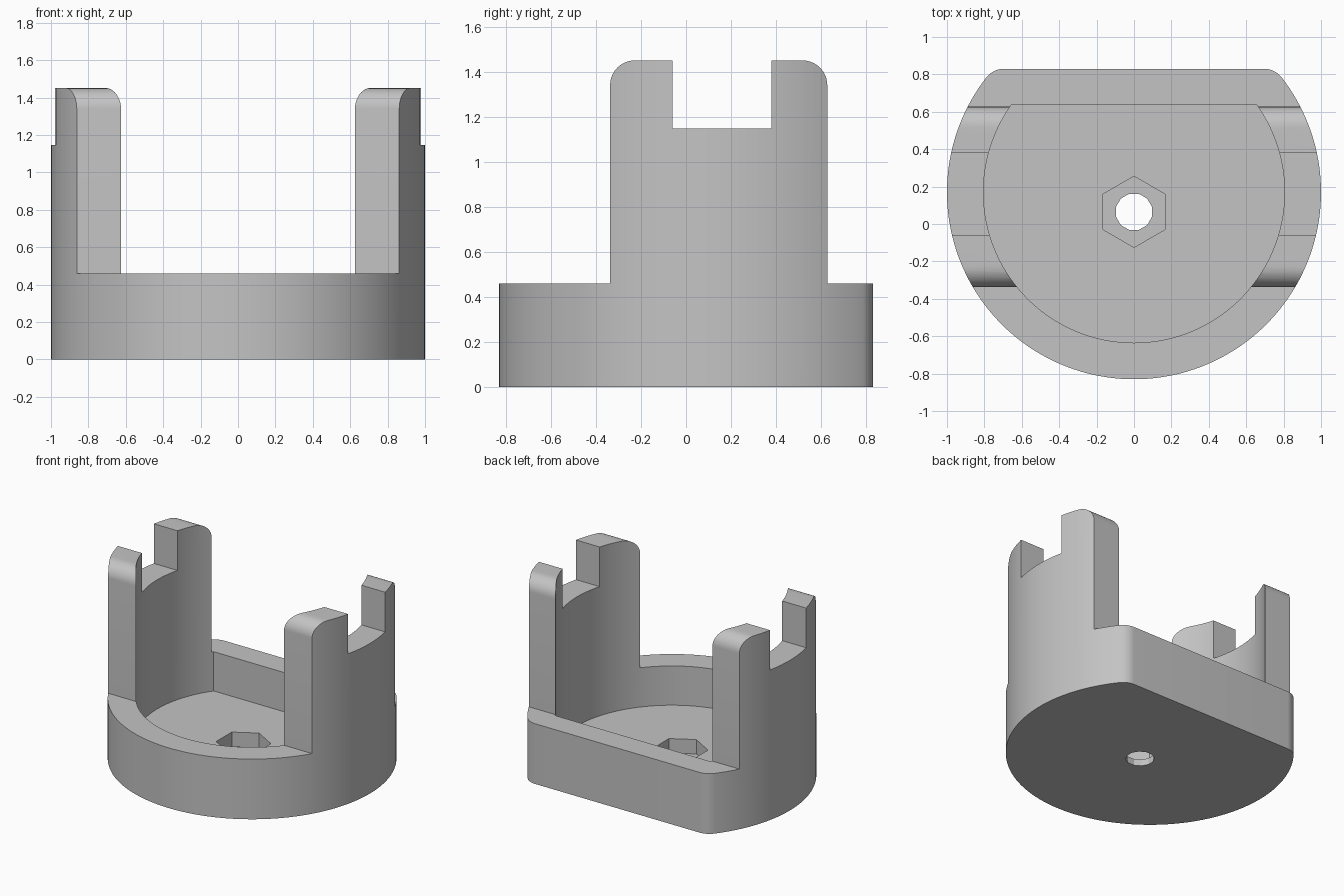
import bpy
import bmesh
from math import sin, cos, pi, sqrt, atan2, asin
from mathutils import Vector

cube = bpy.data.objects.get("Cube")
if cube:
    bpy.data.objects.remove(cube, do_unlink=True)

CENTRE_Y = 0.17                 # axis of the round wall
FLAT_Y = 0.83                   # flat back
RIM_Z, ARM_Z, NOTCH_Z = 0.46, 1.45, 1.147
FLOOR_Z, HEX_Z = 0.16, 0.05
BOLT_Y = 0.065

grey = bpy.data.materials.new("warm_free_grey")
grey.name = "plain_grey"
grey.use_nodes = True
colour = (0.55, 0.55, 0.55, 1)
grey.diffuse_color = colour
grey.node_tree.nodes["Principled BSDF"].inputs["Base Color"].default_value = colour


def arc(cx, cy, r, start, end, steps):
    """Points along an arc, both ends included."""
    return [(cx + r * cos(start + (end - start) * i / steps),
             cy + r * sin(start + (end - start) * i / steps)) for i in range(steps + 1)]


def prism(name, outline, to_3d, offset):
    """Extrude a flat outline, placed in space by to_3d, along offset."""
    bm = bmesh.new()
    face = bm.faces.new([bm.verts.new(to_3d(u, v)) for u, v in outline])
    grown = bmesh.ops.extrude_face_region(bm, geom=[face])["geom"]
    moved = [g for g in grown if isinstance(g, bmesh.types.BMVert)]
    bmesh.ops.translate(bm, verts=moved, vec=Vector(offset))
    bmesh.ops.recalc_face_normals(bm, faces=bm.faces)
    mesh = bpy.data.meshes.new(name)
    bm.to_mesh(mesh)
    bm.free()
    mesh.materials.append(grey)
    obj = bpy.data.objects.new(name, mesh)
    bpy.context.collection.objects.link(obj)
    return obj


def upright(name, outline, z0, z1):
    return prism(name, outline, lambda x, y: (x, y, z0), (0, 0, z1 - z0))


def combine(target, cutter, operation):
    """Apply a boolean and discard the cutter."""
    cutter.hide_render = True
    mod = target.modifiers.new(cutter.name, "BOOLEAN")
    mod.operation, mod.solver, mod.object = operation, "EXACT", cutter
    bpy.ops.object.select_all(action="DESELECT")
    bpy.context.view_layer.objects.active = target
    target.select_set(True)
    bpy.ops.object.modifier_apply(modifier=mod.name)
    bpy.data.objects.remove(cutter, do_unlink=True)


# Outer wall: a circle cut flat at the back, with rounded corners
fillet = 0.12
fy = FLAT_Y - CENTRE_Y - fillet
fx = sqrt((1 - fillet) ** 2 - fy ** 2)
turn = atan2(fy, fx)
outer = arc(0, CENTRE_Y, 1, pi - turn, 2 * pi + turn, 120)
outer += arc(fx, CENTRE_Y + fy, fillet, turn, pi / 2, 8)[1:]
outer += arc(-fx, CENTRE_Y + fy, fillet, pi / 2, pi - turn, 8)[:-1]
holder = upright("holder_body", outer, 0, ARM_Z)

# Side silhouette: low rim, two tall arms with rounded shoulders and a notch
front, back, r = -0.337, 0.627, 0.11
side = [(-1, -0.1), (1, -0.1), (1, RIM_Z), (back, RIM_Z)]
side += arc(back - r, ARM_Z - r, r, 0, pi / 2, 10)
side += [(back - r, ARM_Z + 0.1), (0.38, ARM_Z + 0.1), (0.38, NOTCH_Z),
         (-0.06, NOTCH_Z), (-0.06, ARM_Z + 0.1), (front + r, ARM_Z + 0.1)]
side += arc(front + r, ARM_Z - r, r, pi / 2, pi, 10) + [(front, RIM_Z), (-1, RIM_Z)]
combine(holder, prism("side_shape", side, lambda y, z: (-1.2, y, z), (2.4, 0, 0)), "INTERSECT")

# Round pocket with a flat back wall
pocket_r = 0.805
turn = asin((0.64 - CENTRE_Y) / pocket_r)
pocket = arc(0, CENTRE_Y, pocket_r, pi - turn, 2 * pi + turn, 100)
combine(holder, upright("pocket", pocket, FLOOR_Z, 2), "DIFFERENCE")

# Hexagonal nut recess and bolt hole through the floor
hexagon = arc(0, BOLT_Y, 0.19, pi / 6, 2 * pi + pi / 6, 6)[:-1]
combine(holder, upright("nut_recess", hexagon, HEX_Z, 0.3), "DIFFERENCE")
hole = arc(0, BOLT_Y, 0.1, pi / 12, 2 * pi + pi / 12, 12)[:-1]
combine(holder, upright("bolt_hole", hole, -0.1, 0.3), "DIFFERENCE")

bpy.ops.object.select_all(action="DESELECT")
holder.select_set(True)
bpy.context.view_layer.objects.active = holder
bpy.ops.object.shade_smooth_by_angle(angle=pi / 9)
